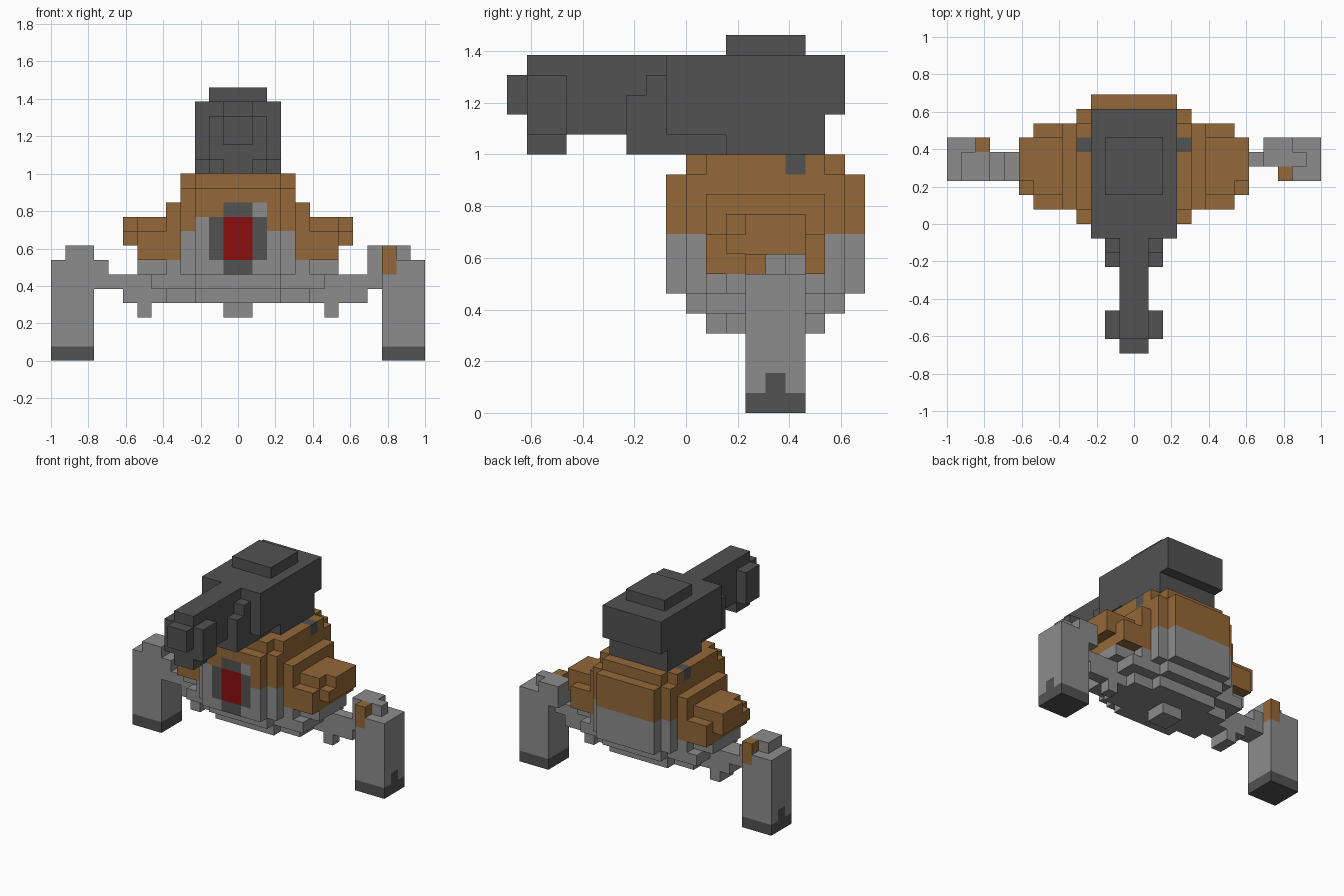
import bpy, bmesh

if "Cube" in bpy.data.objects:
    bpy.data.objects.remove(bpy.data.objects["Cube"])

U = 1 / 13  # size of one block


def material(name, rgb):
    m = bpy.data.materials.new(name)
    m.diffuse_color = (*rgb, 1)
    m.use_nodes = True
    m.node_tree.nodes["Principled BSDF"].inputs["Base Color"].default_value = m.diffuse_color
    return m


GREY, DARK, ORANGE, RED = range(4)
MATS = [material("grey metal", (0.262, 0.262, 0.262)),
        material("dark metal", (0.084, 0.084, 0.084)),
        material("orange brown", (0.296, 0.138, 0.040)),
        material("red lens", (0.258, 0.0044, 0.0044))]

# corner offsets for each face direction, counter-clockwise from outside
SIDES = {(1, 0, 0): ((1, 0, 0), (1, 1, 0), (1, 1, 1), (1, 0, 1)),
         (-1, 0, 0): ((0, 0, 0), (0, 0, 1), (0, 1, 1), (0, 1, 0)),
         (0, 1, 0): ((0, 1, 0), (0, 1, 1), (1, 1, 1), (1, 1, 0)),
         (0, -1, 0): ((0, 0, 0), (1, 0, 0), (1, 0, 1), (0, 0, 1)),
         (0, 0, 1): ((0, 0, 1), (1, 0, 1), (1, 1, 1), (0, 1, 1)),
         (0, 0, -1): ((0, 0, 0), (0, 1, 0), (1, 1, 0), (1, 0, 0))}


class Blocks:
    """A part made of unit blocks; later boxes repaint earlier ones."""

    def __init__(self):
        self.cells = {}

    def box(self, x0, x1, y0, y1, z0, z1, colour):
        for x in range(x0, x1):
            for y in range(y0, y1):
                for z in range(z0, z1):
                    self.cells[x, y, z] = colour

    def slab(self, half, y0, y1, z0, z1, colour):
        self.box(-half, half, y0, y1, z0, z1, colour)

    def both(self, x0, x1, y0, y1, z0, z1, colour):
        self.box(x0, x1, y0, y1, z0, z1, colour)
        self.box(-x1, -x0, y0, y1, z0, z1, colour)

    def build(self, name):
        bm, verts = bmesh.new(), {}
        for (x, y, z), colour in self.cells.items():
            for (dx, dy, dz), corners in SIDES.items():
                if (x + dx, y + dy, z + dz) in self.cells:
                    continue
                loop = []
                for a, b, c in corners:
                    k = (x + a, y + b, z + c)
                    if k not in verts:
                        verts[k] = bm.verts.new([v * U for v in k])
                    loop.append(verts[k])
                bm.faces.new(loop).material_index = colour
        bmesh.ops.dissolve_limit(bm, angle_limit=0.01, verts=bm.verts[:],
                                 edges=bm.edges[:], delimit={'MATERIAL'})
        me = bpy.data.meshes.new(name)
        bm.to_mesh(me)
        bm.free()
        for m in MATS:
            me.materials.append(m)
        bpy.context.collection.objects.link(bpy.data.objects.new(name, me))


# Hull: stepped grey belly under an orange shell
hull = Blocks()
hull.slab(1, 3, 5, 3, 4, GREY)
hull.slab(3, 1, 7, 4, 5, GREY)
hull.slab(5, 2, 6, 4, 5, GREY)
hull.slab(3, 0, 8, 5, 6, GREY)
hull.slab(6, 1, 7, 5, 6, GREY)
hull.slab(7, 2, 6, 6, 7, GREY)
hull.slab(5, 1, 7, 6, 7, GREY)
hull.slab(4, 0, 8, 6, 9, GREY)
hull.slab(3, -1, 9, 6, 9, GREY)
hull.slab(3, -1, 9, 9, 12, ORANGE)
hull.slab(4, 0, 8, 9, 12, ORANGE)
hull.slab(5, 1, 7, 9, 11, ORANGE)
hull.slab(3, 0, 8, 12, 13, ORANGE)
hull.slab(4, 1, 7, 12, 13, ORANGE)
hull.both(3, 4, 5, 6, 12, 13, DARK)
# side shoulders
hull.both(4, 7, 1, 7, 7, 9, ORANGE)
hull.both(4, 7, 2, 6, 9, 10, ORANGE)
hull.both(7, 8, 2, 6, 8, 9, ORANGE)
hull.both(7, 8, 3, 6, 9, 10, ORANGE)
# front eye with dark frame
hull.box(-3, -2, -1, 0, 9, 10, GREY)
hull.box(1, 2, -1, 0, 10, 11, GREY)
hull.slab(2, -1, 0, 7, 10, DARK)
hull.slab(1, -1, 0, 6, 11, DARK)
hull.slab(1, -1, 0, 7, 10, RED)
hull.build("hull")

# Turret with mantlet and roof hatch
turret = Blocks()
turret.slab(3, -1, 8, 15, 18, DARK)
turret.slab(3, -1, 7, 14, 15, DARK)
turret.slab(3, 2, 7, 13, 14, DARK)
turret.slab(2, -3, 2, 13, 16, DARK)
turret.slab(2, -2, -1, 16, 17, DARK)
turret.slab(2, 2, 6, 18, 19, DARK)
turret.build("turret")

# Gun barrel with a wider muzzle block
gun = Blocks()
gun.slab(1, -8, -1, 14, 18, DARK)
gun.slab(2, -8, -6, 14, 17, DARK)
gun.slab(1, -8, -6, 13, 14, DARK)
gun.slab(1, -9, -8, 15, 17, DARK)
gun.build("gun_barrel")

# Left leg and arm
left = Blocks()
left.box(-13, -10, 3, 6, 0, 7, GREY)
left.box(-12, -10, 3, 5, 7, 8, GREY)
left.box(-11, -10, 5, 6, 6, 8, ORANGE)
left.box(-10, -9, 3, 5, 5, 7, GREY)
left.box(-9, -6, 3, 5, 5, 6, GREY)
left.box(-8, -5, 3, 5, 4, 5, GREY)
left.box(-7, -6, 3, 5, 3, 4, GREY)
left.box(-13, -10, 3, 6, 0, 1, DARK)
left.box(-13, -12, 4, 5, 1, 2, DARK)
left.build("left_leg")

# Right leg and arm
right = Blocks()
right.box(10, 13, 3, 6, 0, 7, GREY)
right.box(9, 11, 4, 6, 7, 8, GREY)
right.box(11, 12, 4, 5, 7, 8, GREY)
right.box(9, 10, 4, 6, 6, 7, GREY)
right.box(10, 11, 3, 4, 6, 8, ORANGE)
right.box(6, 10, 4, 5, 5, 6, GREY)
right.box(5, 9, 4, 5, 4, 5, GREY)
right.box(6, 7, 4, 5, 3, 4, GREY)
right.box(10, 13, 3, 6, 0, 1, DARK)
right.box(12, 13, 4, 5, 1, 2, DARK)
right.build("right_leg")
